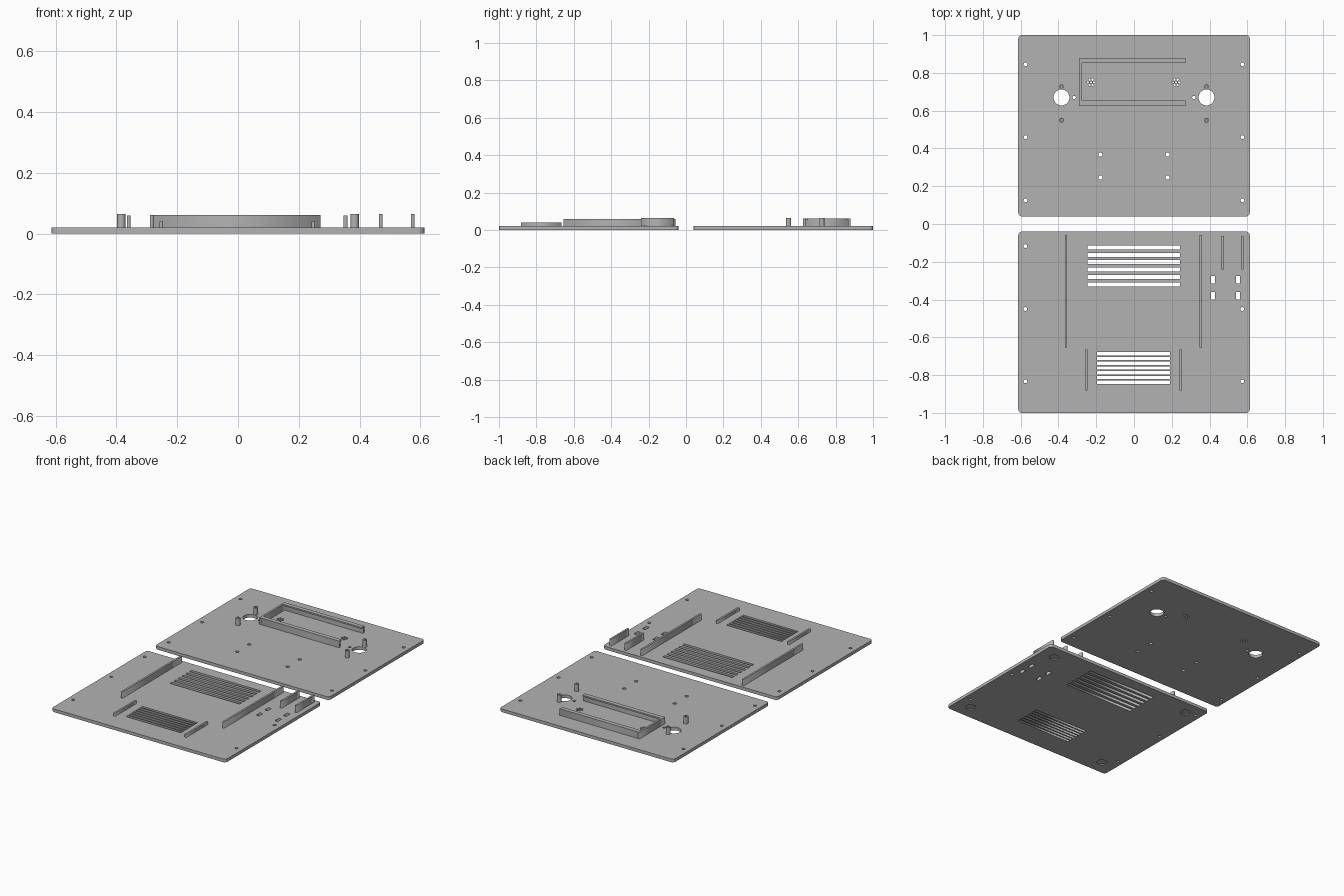
import bpy, bmesh, math

if "Cube" in bpy.data.objects:
    bpy.data.objects.remove(bpy.data.objects["Cube"])

T = 0.02          # plate thickness
W = 0.613         # half width of both plates

grey = bpy.data.materials.new("plain grey")
grey.diffuse_color = (0.45, 0.45, 0.45, 1)
grey.use_nodes = True
grey.node_tree.nodes["Principled BSDF"].inputs["Base Color"].default_value = grey.diffuse_color


def circle(x, y, r, n=20):
    return [(x + r * math.cos(2 * math.pi * i / n), y + r * math.sin(2 * math.pi * i / n)) for i in range(n)]


def rect(x0, x1, y0, y1):
    return [(x0, y0), (x1, y0), (x1, y1), (x0, y1)]


def rounded(x0, x1, y0, y1, r, n=6):
    pts = []
    for cx, cy, a0 in ((x1 - r, y1 - r, 0), (x0 + r, y1 - r, 90), (x0 + r, y0 + r, 180), (x1 - r, y0 + r, 270)):
        for i in range(n + 1):
            a = math.radians(a0 + 90 * i / n)
            pts.append((cx + r * math.cos(a), cy + r * math.sin(a)))
    return pts


def slab(name, loops, z0, z1):
    """Extrude an outline (with inner hole loops) from z0 to z1."""
    cu = bpy.data.curves.new(name, 'CURVE')
    cu.dimensions = '2D'
    cu.fill_mode = 'BOTH'
    cu.extrude = (z1 - z0) / 2
    for loop in loops:
        sp = cu.splines.new('POLY')
        sp.points.add(len(loop) - 1)
        for p, (x, y) in zip(sp.points, loop):
            p.co = (x, y, 0, 1)
        sp.use_cyclic_u = True
    tmp = bpy.data.objects.new(name + "_outline", cu)
    bpy.context.collection.objects.link(tmp)
    me = bpy.data.meshes.new_from_object(tmp.evaluated_get(bpy.context.evaluated_depsgraph_get()))
    bpy.data.objects.remove(tmp)
    bm = bmesh.new()
    bm.from_mesh(me)
    bmesh.ops.remove_doubles(bm, verts=bm.verts, dist=1e-5)
    bmesh.ops.translate(bm, verts=bm.verts, vec=(0, 0, (z0 + z1) / 2))
    bmesh.ops.recalc_face_normals(bm, faces=bm.faces)
    bm.to_mesh(me)
    bm.free()
    me.materials.clear()
    me.materials.append(grey)
    ob = bpy.data.objects.new(name, me)
    bpy.context.collection.objects.link(ob)
    return ob


def wall(name, x0, x1, y0, y1, z1, z0=T - 0.002):
    return slab(name, [rect(x0, x1, y0, y1)], z0, z1)


# Back plate: screw holes, round openings, board mounts and sensor hole clusters
holes = [circle(s * 0.574, y, 0.01) for s in (-1, 1) for y in (0.845, 0.46, 0.125)]
holes += [circle(s * 0.384, 0.67, 0.042, 40) for s in (-1, 1)]
holes += [circle(s * 0.317, 0.67, 0.009) for s in (-1, 1)]
holes += [circle(s * 0.178, y, 0.011) for s in (-1, 1) for y in (0.367, 0.246)]
for cx in (-0.227, 0.223):
    holes.append(circle(cx, 0.75, 0.006, 10))
    holes += [circle(x, y, 0.006, 10) for x, y in circle(cx, 0.75, 0.016, 6)]
slab("back_plate", [rounded(-W, W, 0.04, 1.0, 0.02)] + holes, 0, T)

# Hollow screw posts beside the round openings
for s in (-1, 1):
    for y in (0.726, 0.549):
        slab("screw_post", [circle(s * 0.384, y, 0.0135), circle(s * 0.384, y, 0.006, 12)], T - 0.002, 0.065)

# Open-ended bracket: end wall plus two lipped rails
wall("bracket_end", -0.29, -0.278, 0.626, 0.88, 0.062)
for name, outer, d in (("front", 0.626, 1), ("back", 0.88, -1)):
    ys = sorted((outer, outer + d * 0.014))
    wall(name + "_rail", -0.28, 0.272, ys[0], ys[1], 0.062)
    ys = sorted((outer + d * 0.012, outer + d * 0.027))
    wall(name + "_rail_lip", -0.28, 0.272, ys[0], ys[1], 0.062, 0.053)

# Front plate: screw holes, two vent grilles and strap slots
holes = [circle(-0.575, y, 0.01) for y in (-0.117, -0.45, -0.833)]
holes += [circle(0.573, y, 0.01) for y in (-0.45, -0.833)]
for i in range(6):
    y = -0.124 - 0.0392 * i
    holes.append(rect(-0.247, 0.243, y - 0.0105, y + 0.0105))
for i in range(7):
    y = -0.687 - 0.0251 * i
    holes.append(rect(-0.196, 0.19, y - 0.0085, y + 0.0085))
holes += [rect(x, x + 0.021, y, y + 0.04) for x in (0.407, 0.539) for y in (-0.315, -0.4)]
front = slab("front_plate", [rounded(-W, W, -1.0, -0.04, 0.02)] + holes, 0, T)

# Shallow foot recesses under the front plate
for x in (-0.51, 0.51):
    for y in (-0.13, -0.905):
        cutter = slab("foot_cutter", [circle(x, y, 0.03, 24)], -0.01, 0.005)
        cutter.hide_render = True
        cutter.hide_set(True)
        mod = front.modifiers.new("foot_recess", 'BOOLEAN')
        mod.operation = 'DIFFERENCE'
        mod.solver = 'EXACT'
        mod.object = cutter

# Standing guide walls on the front plate
for x in (-0.36, 0.354):
    wall("long_guide", x - 0.006, x + 0.006, -0.655, -0.057, 0.06)
for x in (-0.253, 0.248):
    wall("low_guide", x - 0.006, x + 0.006, -0.882, -0.665, 0.04)
for x in (0.47, 0.575):
    wall("side_guide", x - 0.006, x + 0.006, -0.24, -0.063, 0.065)
